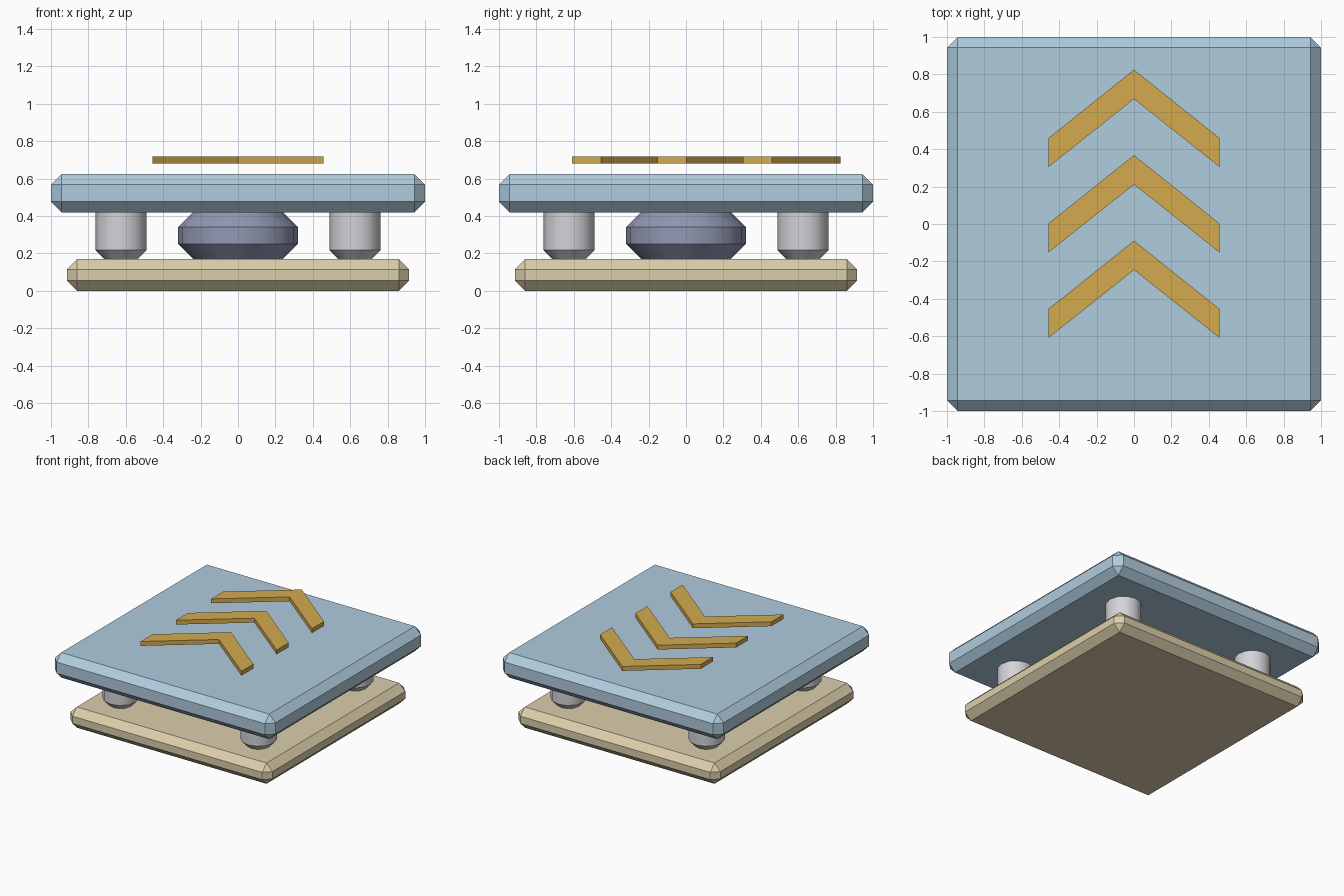
import bpy, bmesh, math

if "Cube" in bpy.data.objects:
    bpy.data.objects.remove(bpy.data.objects["Cube"])

def material(name, srgb):
    m = bpy.data.materials.new(name)
    lin = [((c + 0.055) / 1.055) ** 2.4 for c in srgb]
    m.diffuse_color = (*lin, 1)
    m.use_nodes = True
    m.node_tree.nodes["Principled BSDF"].inputs["Base Color"].default_value = m.diffuse_color
    return m

blue = material("pale blue", (0.69, 0.80, 0.87))
sand = material("sand", (0.86, 0.81, 0.67))
steel = material("light grey", (0.83, 0.83, 0.85))
slate = material("slate", (0.57, 0.60, 0.70))
gold = material("gold", (0.83, 0.67, 0.31))

def finish(name, bm, mat, smooth=False):
    bmesh.ops.recalc_face_normals(bm, faces=bm.faces)
    me = bpy.data.meshes.new(name)
    bm.to_mesh(me)
    bm.free()
    me.materials.append(mat)
    ob = bpy.data.objects.new(name, me)
    bpy.context.collection.objects.link(ob)
    if smooth:
        bpy.ops.object.select_all(action='DESELECT')
        ob.select_set(True)
        bpy.context.view_layer.objects.active = ob
        bpy.ops.object.shade_smooth_by_angle(angle=math.radians(35))
    return ob

def slab(name, half, z0, z1, bevel, mat):
    """Square plate with every edge chamfered."""
    bm = bmesh.new()
    bmesh.ops.create_cube(bm, size=1)
    for v in bm.verts:
        v.co = (v.co.x * 2 * half, v.co.y * 2 * half, z0 + (v.co.z + 0.5) * (z1 - z0))
    bmesh.ops.bevel(bm, geom=bm.edges[:], offset=bevel, segments=1,
                    affect='EDGES', profile=0.5)
    finish(name, bm, mat)

def drum(name, x, y, r, z0, z1, bevel, sides, mat):
    """Upright cylinder with chamfered rims."""
    bm = bmesh.new()
    rings = []
    for rr, z in ((r - bevel, z0), (r, z0 + bevel), (r, z1 - bevel), (r - bevel, z1)):
        rings.append([bm.verts.new((x + rr * math.cos(2 * math.pi * i / sides),
                                    y + rr * math.sin(2 * math.pi * i / sides), z))
                      for i in range(sides)])
    for a, b in zip(rings, rings[1:]):
        for i in range(sides):
            j = (i + 1) % sides
            bm.faces.new((a[i], a[j], b[j], b[i]))
    bm.faces.new(rings[0])
    bm.faces.new(rings[-1])
    finish(name, bm, mat, smooth=True)

# Base and upper plate
slab("base_plate", 0.915, 0.0, 0.17, 0.055, sand)
slab("top_plate", 1.0, 0.42, 0.625, 0.057, blue)

# Central hub and four corner posts between the plates
drum("center_hub", 0, 0, 0.32, 0.142, 0.45, 0.108, 16, slate)
for sx in (-1, 1):
    for sy in (-1, 1):
        drum("corner_post", sx * 0.625, sy * 0.625, 0.137, 0.16, 0.49, 0.058, 12, steel)

# Three floating chevrons pointing to the back
for k in range(3):
    tip = 0.825 - 0.457 * k
    outline = [(0, tip), (-0.457, tip - 0.365), (-0.457, tip - 0.52),
               (0, tip - 0.157), (0.457, tip - 0.52), (0.457, tip - 0.365)]
    bm = bmesh.new()
    low = [bm.verts.new((x, y, 0.682)) for x, y in outline]
    high = [bm.verts.new((x, y, 0.718)) for x, y in outline]
    for i in range(6):
        j = (i + 1) % 6
        if {i, j} != {0, 3}:
            bm.faces.new((low[i], low[j], high[j], high[i]))
    for ring in (low, high):
        bm.faces.new((ring[0], ring[1], ring[2], ring[3]))
        bm.faces.new((ring[3], ring[4], ring[5], ring[0]))
    finish("chevron", bm, gold)
